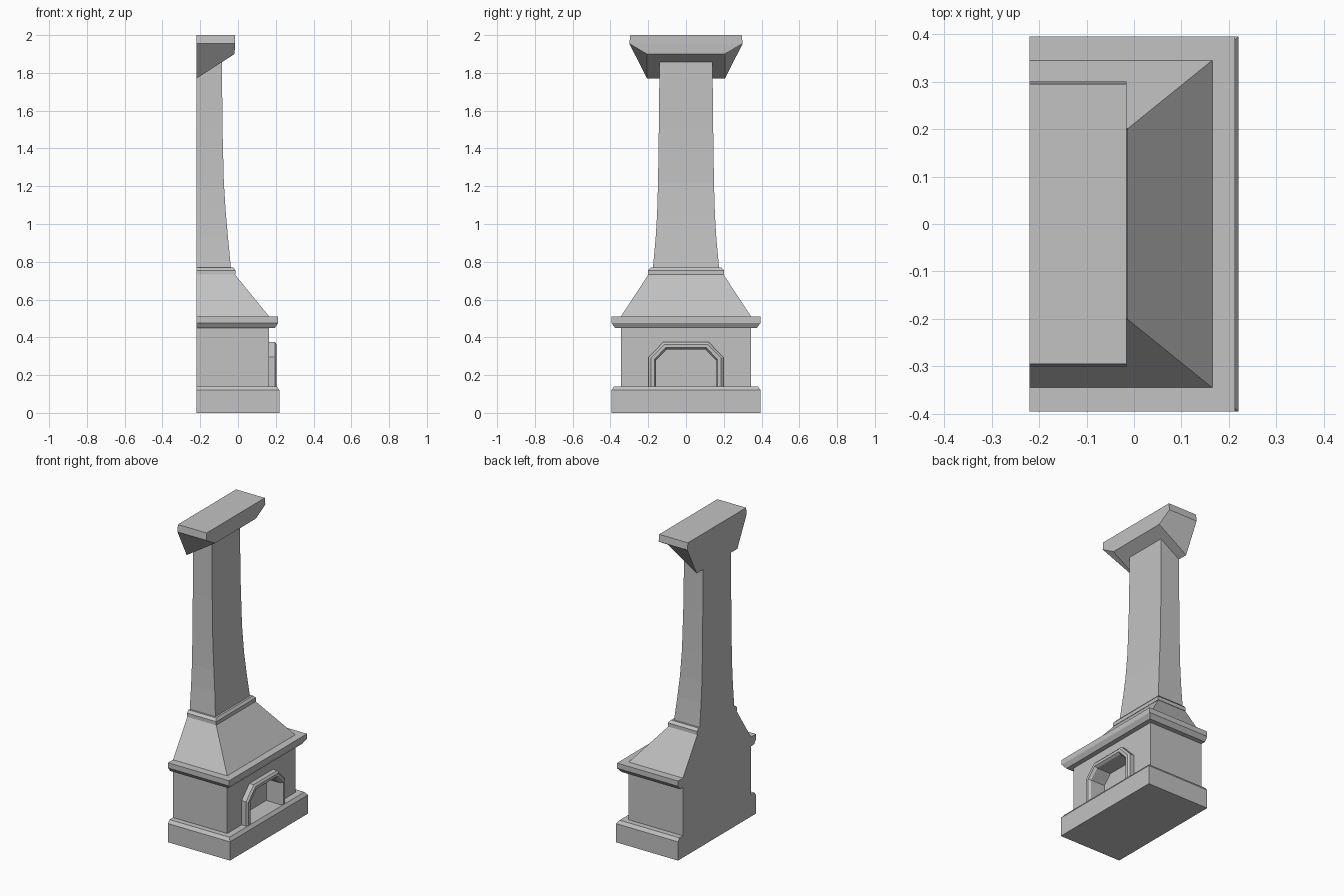
import bpy, bmesh

cube = bpy.data.objects.get("Cube")
if cube:
    bpy.data.objects.remove(cube, do_unlink=True)

BACK = -0.22

stone = bpy.data.materials.new("grey stone")
stone.use_nodes = True
grey = (0.54, 0.54, 0.54, 1)
stone.diffuse_color = grey
stone.node_tree.nodes["Principled BSDF"].inputs["Base Color"].default_value = grey


def loft(name, rings, cap=True, closed=True):
    """Bridge matching rings of points with flat quads."""
    bm = bmesh.new()
    loops = [[bm.verts.new(p) for p in ring] for ring in rings]
    n = len(loops[0])
    for a, b in zip(loops, loops[1:]):
        for i in range(n if closed else n - 1):
            j = (i + 1) % n
            bm.faces.new((a[i], a[j], b[j], b[i]))
    if cap:
        bm.faces.new(loops[0])
        bm.faces.new(loops[-1])
    bmesh.ops.recalc_face_normals(bm, faces=bm.faces)
    mesh = bpy.data.meshes.new(name)
    bm.to_mesh(mesh)
    bm.free()
    mesh.materials.append(stone)
    obj = bpy.data.objects.new(name, mesh)
    bpy.context.collection.objects.link(obj)
    return obj


def section(z, half, front):
    """Rectangle against the flat back wall plane."""
    return [(BACK, -half, z), (front, -half, z), (front, half, z), (BACK, half, z)]


def stack(name, levels):
    return loft(name, [section(*level) for level in levels])


def arch(x, inset, foot=0.14):
    """Chamfered arch outline in the plane at x."""
    w, t, s, h = 0.198 - inset, 0.12 - inset * 0.4, 0.295 - inset * 0.4, 0.375 - inset
    return [(x, y, z) for y, z in
            ((-w, foot), (-w, s), (-t, h), (t, h), (w, s), (w, foot))]


# Plinth, firebox and mantel shelf
stack("plinth", [(0, 0.395, 0.22), (0.12, 0.395, 0.22), (0.14, 0.38, 0.205)])
firebox = stack("firebox", [(0.14, 0.345, 0.165), (0.45, 0.345, 0.165)])
stack("mantel_shelf", [(0.45, 0.375, 0.195), (0.477, 0.395, 0.213), (0.51, 0.395, 0.213)])

# Hearth opening cut into the firebox
cutter = loft("opening_cutter", [arch(0.09, 0.04, 0.1), arch(0.3, 0.04, 0.1)])
cutter.hide_render = True
cut = firebox.modifiers.new("opening", 'BOOLEAN')
cut.operation = 'DIFFERENCE'
cut.solver = 'EXACT'
cut.object = cutter
bpy.context.view_layer.objects.active = firebox
bpy.ops.object.modifier_apply(modifier=cut.name)
bpy.data.objects.remove(cutter, do_unlink=True)

# Raised surround with bevelled edges
loft("opening_surround", [arch(0.165, 0), arch(0.195, 0), arch(0.205, 0.012),
                          arch(0.205, 0.03), arch(0.19, 0.04), arch(0.16, 0.04)],
     cap=False, closed=False)

# Sloping hood, collar and curved chimney
stack("hood", [(0.51, 0.345, 0.165), (0.735, 0.197, -0.018)])
stack("collar", [(0.732, 0.202, -0.013), (0.755, 0.202, -0.013), (0.77, 0.187, -0.025)])
stack("chimney", [(0.77, 0.175, -0.038), (0.92, 0.161, -0.052), (1.05, 0.153, -0.064),
                  (1.22, 0.148, -0.075), (1.5, 0.144, -0.082), (1.87, 0.14, -0.085)])

# Crown with an underside rising towards the front
crown_foot = [(x, y, 1.77 if x == BACK else 1.9) for x, y, z in section(0, 0.206, -0.018)]
loft("crown", [crown_foot, section(1.955, 0.3, -0.016), section(2, 0.295, -0.016)])
